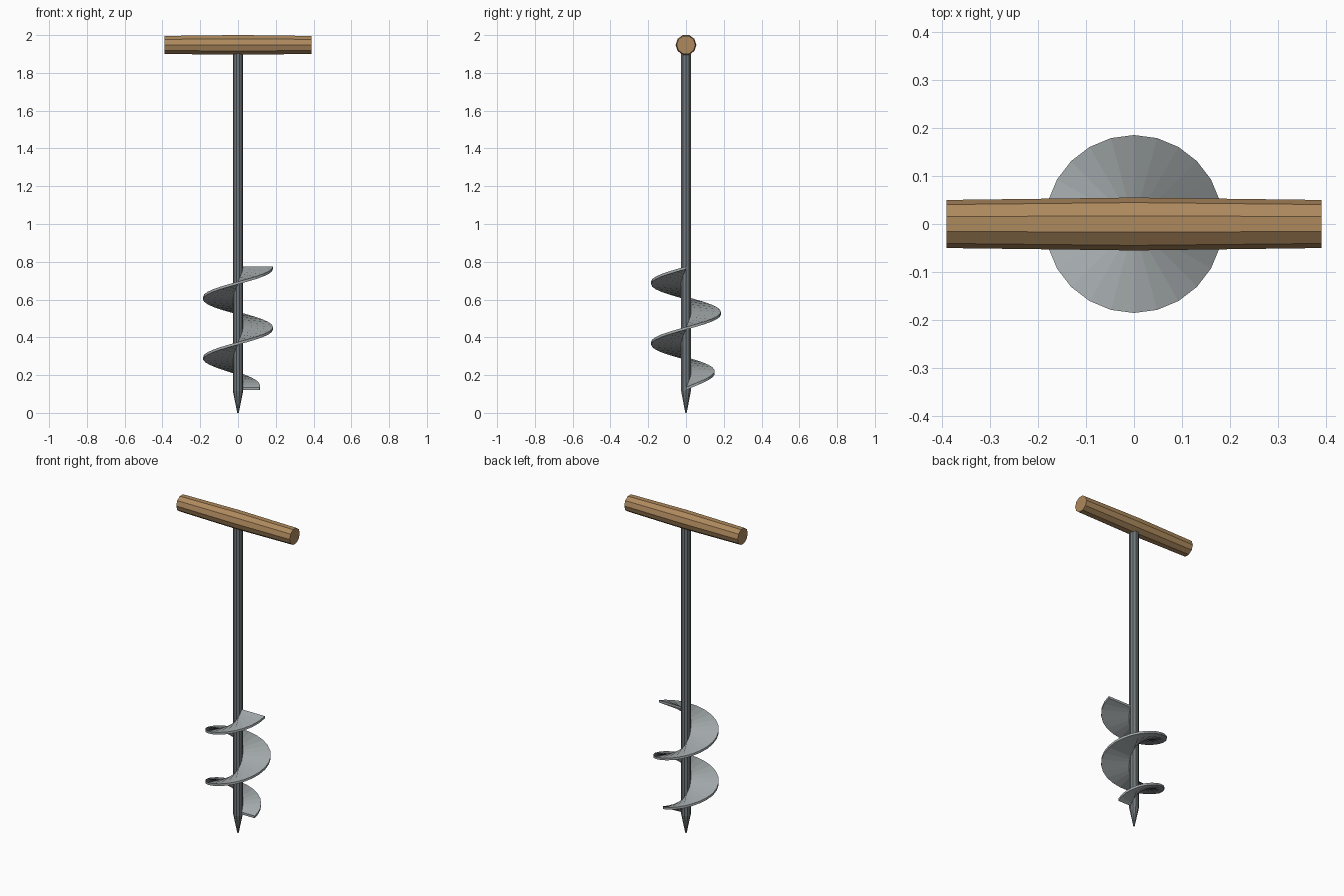
import bpy
from math import cos, sin, tau, pi
from mathutils import Matrix

if "Cube" in bpy.data.objects:
    bpy.data.objects.remove(bpy.data.objects["Cube"])


def material(name, color):
    m = bpy.data.materials.new(name)
    m.diffuse_color = (*color, 1)
    m.use_nodes = True
    m.node_tree.nodes["Principled BSDF"].inputs["Base Color"].default_value = m.diffuse_color
    return m


def add_mesh(name, verts, faces, mat):
    me = bpy.data.meshes.new(name)
    me.from_pydata(verts, [], faces)
    me.materials.append(mat)
    ob = bpy.data.objects.new(name, me)
    bpy.context.collection.objects.link(ob)
    return ob


def loft(name, rings, sides, mat):
    """Capped round solid along z from (height, radius) pairs."""
    verts = [(r * cos(tau * i / sides), r * sin(tau * i / sides), z)
             for z, r in rings for i in range(sides)]
    faces = [(k * sides + i, k * sides + (i + 1) % sides,
              (k + 1) * sides + (i + 1) % sides, (k + 1) * sides + i)
             for k in range(len(rings) - 1) for i in range(sides)]
    faces.append(tuple(reversed(range(sides))))
    faces.append(tuple(range((len(rings) - 1) * sides, len(rings) * sides)))
    return add_mesh(name, verts, faces, mat)


wood = material("wood", (0.42, 0.25, 0.11))
steel = material("steel", (0.17, 0.19, 0.20))
blade = material("blade_steel", (0.36, 0.39, 0.40))

# Shaft with pointed tip
loft("shaft", [(0, 0.004), (0.115, 0.027), (1.93, 0.027)], 10, steel)

# Cross handle, slightly thicker in the middle
handle = loft("handle", [(-0.39, 0.05), (0, 0.055), (0.39, 0.05)], 10, wood)
handle.data.transform(Matrix.Rotation(pi / 2, 4, 'Y'))
# roll so that a corner points along y
handle.data.transform(Matrix.Rotation(pi / 2, 4, 'X'))
handle.location.z = 1.948

# Helical flight: rectangular section swept for two turns, widening at the start
SEG, TURNS, PITCH, T = 24, 2, 0.32, 0.014
verts, faces = [], []
n = SEG * TURNS
for i in range(n + 1):
    a = tau * i / SEG
    outer = 0.115 + 0.07 * min(1, i / (SEG / 2))
    z = 0.128 + PITCH * i / SEG
    for r, dz in ((0.02, -T / 2), (outer, -T / 2), (outer, T / 2), (0.02, T / 2)):
        verts.append((r * cos(a), r * sin(a), z + dz))
for i in range(n):
    for j in range(4):
        k = (j + 1) % 4
        faces.append((4 * i + j, 4 * i + 4 + j, 4 * i + 4 + k, 4 * i + k))
faces += [(0, 1, 2, 3), (4 * n + 3, 4 * n + 2, 4 * n + 1, 4 * n)]
add_mesh("auger_flight", verts, faces, blade)
